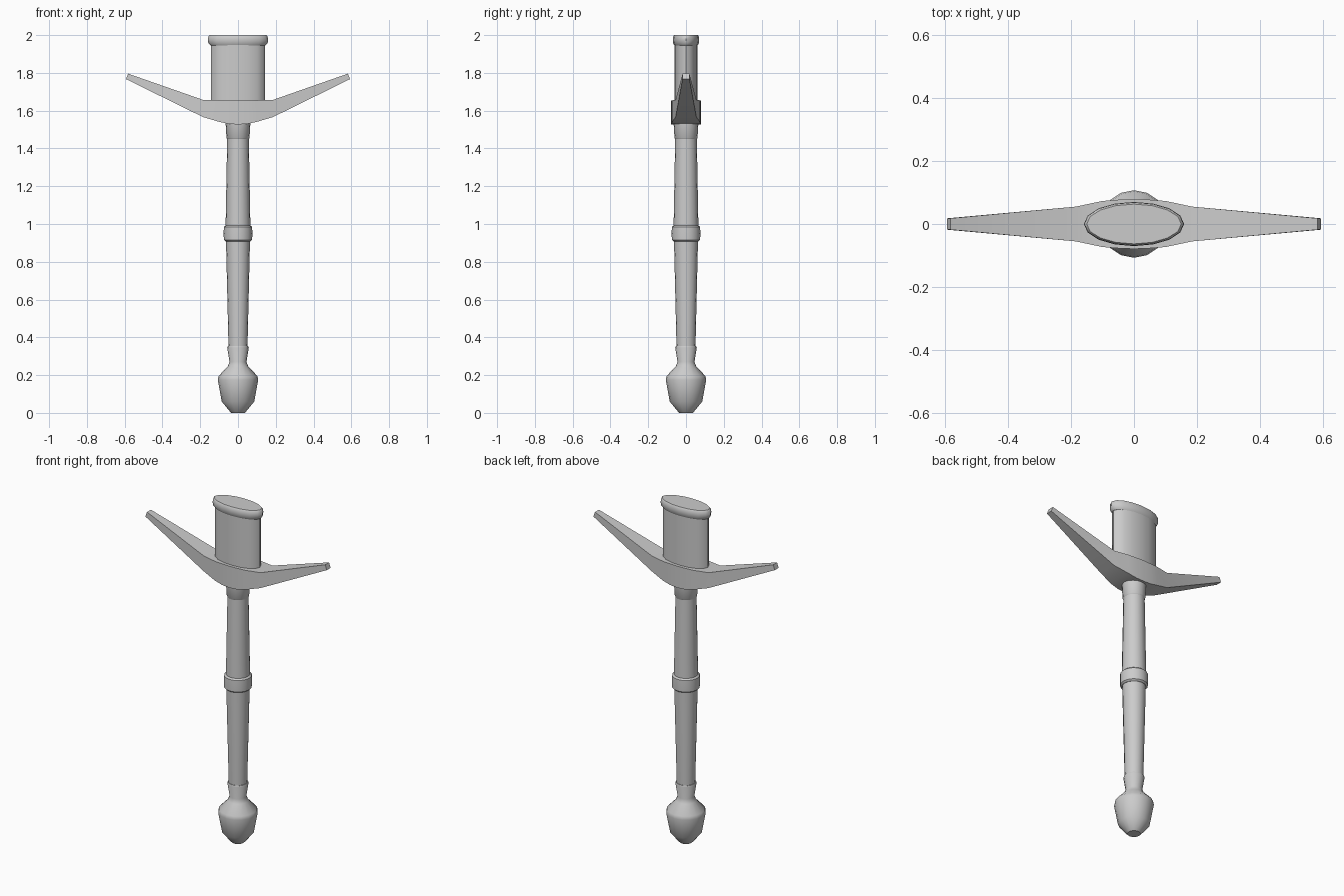
import bpy, bmesh, math

if "Cube" in bpy.data.objects:
    bpy.data.objects.remove(bpy.data.objects["Cube"])


def finish(name, bm, angle=40):
    bmesh.ops.recalc_face_normals(bm, faces=bm.faces)
    me = bpy.data.meshes.new(name)
    bm.to_mesh(me)
    bm.free()
    ob = bpy.data.objects.new(name, me)
    bpy.context.collection.objects.link(ob)
    bpy.ops.object.select_all(action='DESELECT')
    ob.select_set(True)
    bpy.context.view_layer.objects.active = ob
    bpy.ops.object.shade_smooth_by_angle(angle=math.radians(angle))
    return ob


def skin(name, rings, angle=40):
    """Bridge a list of vertex rings and cap both ends."""
    bm = bmesh.new()
    loops = [[bm.verts.new(p) for p in ring] for ring in rings]
    n = len(loops[0])
    for a, b in zip(loops, loops[1:]):
        for i in range(n):
            j = (i + 1) % n
            bm.faces.new((a[i], a[j], b[j], b[i]))
    bm.faces.new(loops[0])
    bm.faces.new(loops[-1])
    return finish(name, bm, angle)


def turned(name, profile, sides=16, angle=40):
    """Stack elliptical rings; each profile entry is (x radius, y radius, z)."""
    rings = [[(rx * math.cos(2 * math.pi * i / sides),
               ry * math.sin(2 * math.pi * i / sides), z)
              for i in range(sides)] for rx, ry, z in profile]
    return skin(name, rings, angle)


def round_part(name, profile):
    return turned(name, [(r, r, z) for r, z in profile])


# Pommel with flared neck
round_part("pommel", [(0.035, 0), (0.045, 0.01), (0.086, 0.06), (0.107, 0.175),
                      (0.103, 0.195), (0.055, 0.245), (0.045, 0.27),
                      (0.057, 0.345), (0.054, 0.353)])

# Grip in two tapered halves with a ring between and a collar on top
round_part("lower_grip", [(0.05, 0.34), (0.064, 0.93)])
round_part("grip_ring", [(0.066, 0.908), (0.075, 0.916), (0.076, 0.95),
                         (0.075, 0.984), (0.066, 0.992)])
round_part("upper_grip", [(0.066, 0.97), (0.057, 1.47)])
round_part("grip_collar", [(0.057, 1.45), (0.061, 1.456), (0.066, 1.54)])

# Crossguard: stations of (x, half depth, bottom x, bottom z, top z)
half = [(0.05, 0.077, 0.05, 1.53, 1.655), (0.10, 0.073, 0.10, 1.541, 1.655),
        (0.185, 0.055, 0.185, 1.566, 1.657), (0.582, 0.018, 0.593, 1.767, 1.796)]
stations = [(-x, d, -bx, b, t) for x, d, bx, b, t in reversed(half)]
stations += [(0, 0.079, 0, 1.527, 1.655)] + half
skin("crossguard", [[(bx, -d, b), (bx, d, b), (x, d, t), (x, -d, t)]
                    for x, d, bx, b, t in stations], 45)

# Oval sheath throat with a rolled lip
turned("sheath_throat", [(0.143, 0.062, 1.60), (0.143, 0.062, 1.96)])
turned("throat_lip", [(0.145, 0.061, 1.945), (0.157, 0.068, 1.957),
                      (0.159, 0.07, 1.975), (0.157, 0.068, 1.993),
                      (0.15, 0.063, 2.0)])
